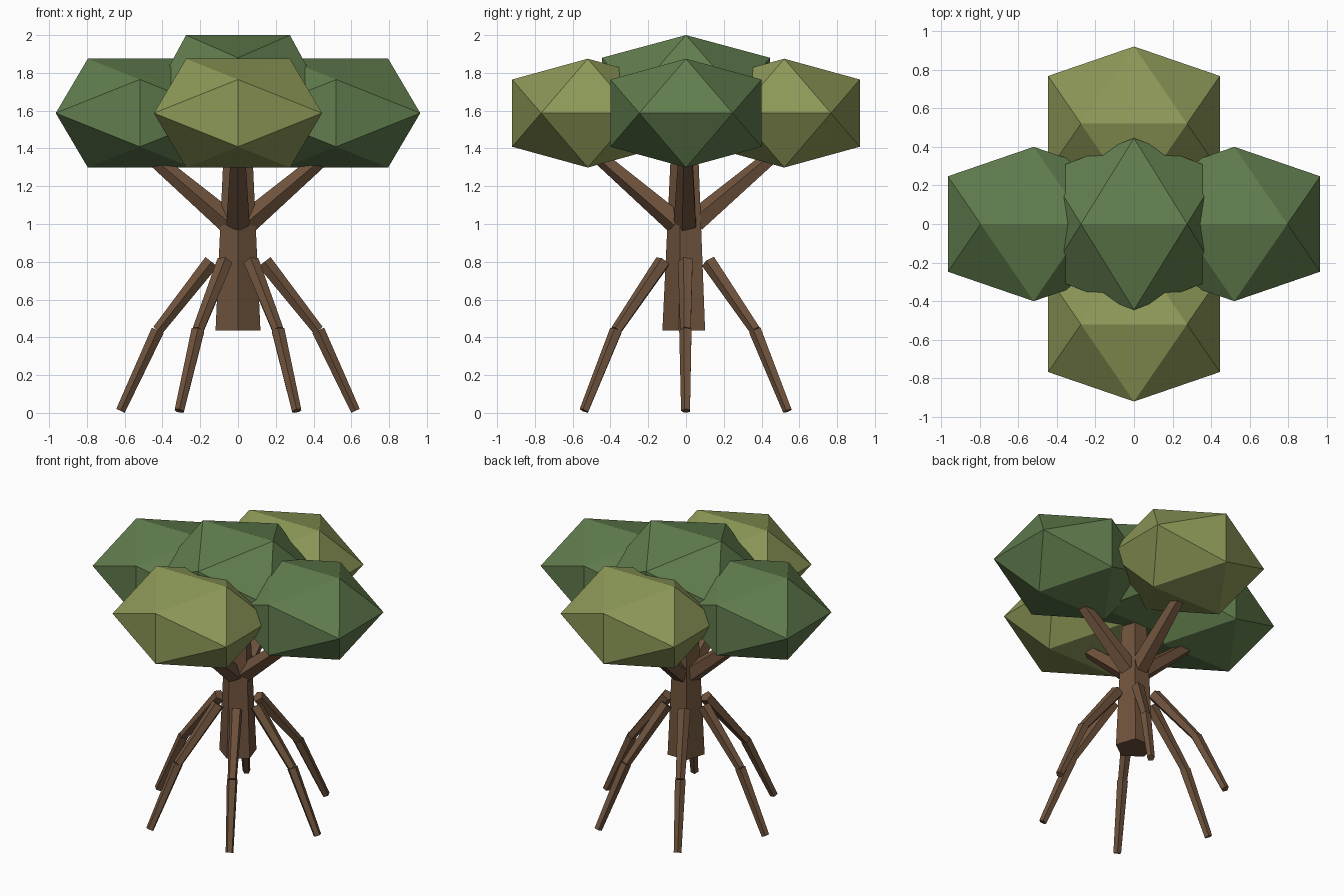
import bpy, bmesh, math
from mathutils import Vector

cube = bpy.data.objects.get("Cube")
if cube:
    bpy.data.objects.remove(cube, do_unlink=True)


def make_material(name, rgb):
    mat = bpy.data.materials.new(name)
    mat.use_nodes = True
    color = (*rgb, 1.0)
    mat.diffuse_color = color
    bsdf = mat.node_tree.nodes["Principled BSDF"]
    bsdf.inputs["Base Color"].default_value = color
    bsdf.inputs["Roughness"].default_value = 0.9
    return mat


bark = make_material("bark brown", (0.16, 0.087, 0.047))
leaf_green = make_material("leaf green", (0.12, 0.205, 0.075))
leaf_olive = make_material("leaf olive", (0.265, 0.315, 0.097))


def add_object(name, bm, mat):
    bmesh.ops.recalc_face_normals(bm, faces=bm.faces)
    mesh = bpy.data.meshes.new(name)
    bm.to_mesh(mesh)
    bm.free()
    mesh.materials.append(mat)
    obj = bpy.data.objects.new(name, mesh)
    bpy.context.collection.objects.link(obj)
    return obj


def limb(name, low, high, r_low, r_high, sides=5):
    """Tapered five-sided limb between two points, one corner towards the front."""
    low, high = Vector(low), Vector(high)
    turn = Vector((0, 0, 1)).rotation_difference(high - low)
    bm = bmesh.new()
    rings = []
    for end, r in ((low, r_low), (high, r_high)):
        ring = []
        for i in range(sides):
            a = math.tau * i / sides
            corner = Vector((math.sin(a), -math.cos(a), 0)) * r
            ring.append(bm.verts.new(end + turn @ corner))
        rings.append(ring)
        bm.faces.new(ring)
    for i in range(sides):
        j = (i + 1) % sides
        bm.faces.new((rings[0][i], rings[0][j], rings[1][j], rings[1][i]))
    return add_object(name, bm, bark)


def foliage(name, center, half, mat):
    """Icosahedron built on three golden rectangles, stretched to its half sizes."""
    short = 2 / (1 + math.sqrt(5))
    bm = bmesh.new()
    for a in (-1, 1):
        for b in (-short, short):
            for p in ((b, 0, a), (0, a, b), (a, b, 0)):
                bm.verts.new([c + h * v for c, h, v in zip(center, half, p)])
    bmesh.ops.convex_hull(bm, input=bm.verts)
    return add_object(name, bm, mat)


def polar(angle, radius, z):
    return (radius * math.cos(angle), radius * math.sin(angle), z)


# Trunk
limb("trunk", (0, 0, 0.435), (0, 0, 1.32), 0.125, 0.083)

# Branches with a leaf clump on each, plus the crown clump
for i, side in enumerate(("left", "back", "right", "front")):
    a = math.tau * i / 4
    limb(side + "_branch", polar(a, 0.05, 1.01), polar(a, 0.48, 1.376), 0.065, 0.04)
    foliage(side + "_foliage", polar(a, 0.52, 1.587), (0.445, 0.4, 0.288),
            leaf_olive if i % 2 else leaf_green)
foliage("crown_foliage", (0, 0, 1.686), (0.445, 0.445, 0.314), leaf_green)

# Six stilt roots, each an upper and a lower length
for i in range(6):
    a = math.tau * i / 6
    knee = polar(a, 0.425, 0.437)
    limb(f"upper_root_{i + 1}", knee, polar(a, 0.14, 0.80), 0.031, 0.043)
    limb(f"lower_root_{i + 1}", polar(a, 0.622, 0.011), knee, 0.026, 0.036)
